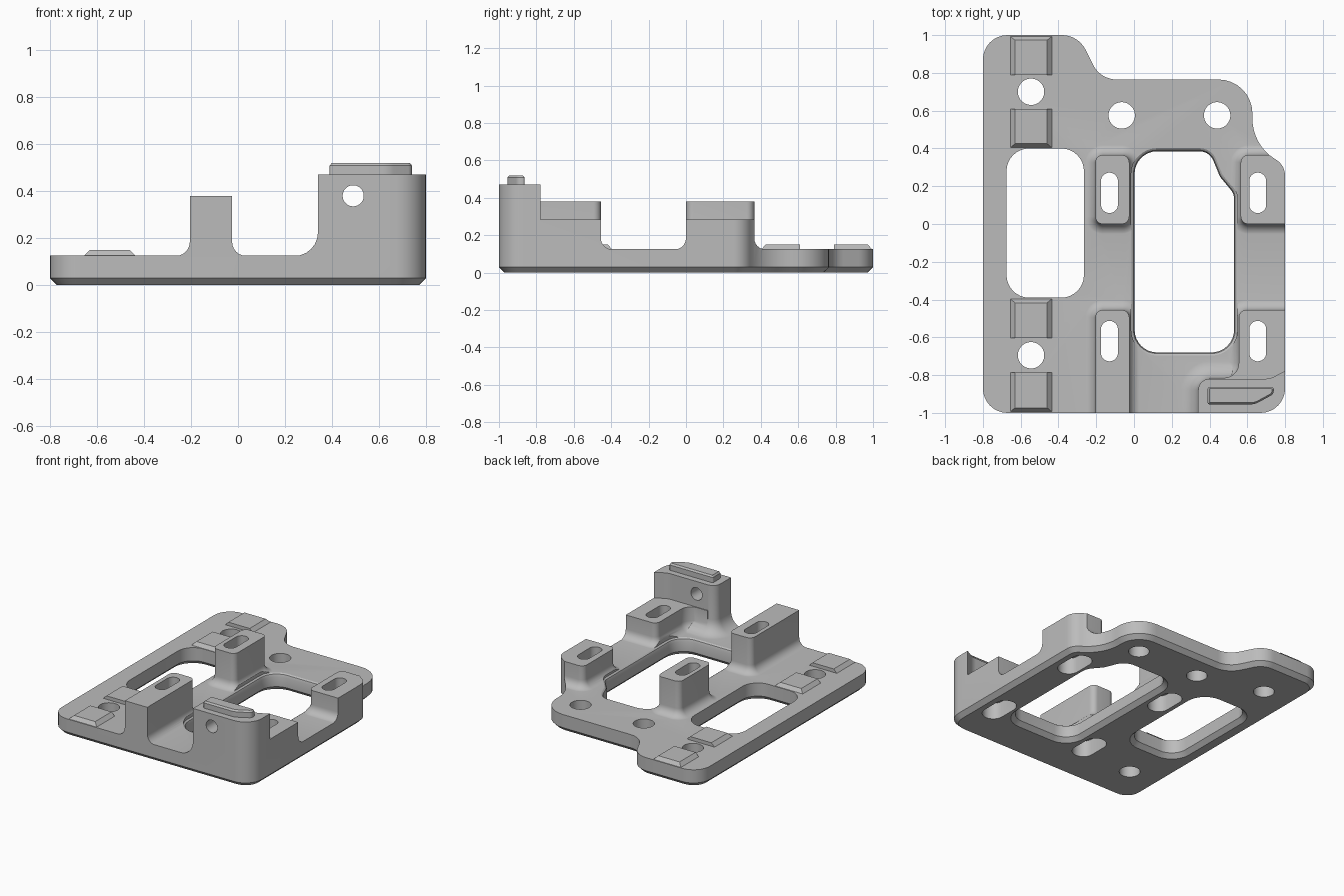
import bpy, bmesh, math
from mathutils import Vector

cube = bpy.data.objects.get("Cube")
if cube:
    bpy.data.objects.remove(cube)

grey = bpy.data.materials.new("plain grey")
grey.use_nodes = True
grey.diffuse_color = (0.5, 0.5, 0.5, 1)
grey.node_tree.nodes["Principled BSDF"].inputs["Base Color"].default_value = (0.5, 0.5, 0.5, 1)


def rounded(corners, steps=8):
    """Counter-clockwise polygon of (x, y, radius) turned into a loop with round corners."""
    loop = []
    for i, (x, y, r) in enumerate(corners):
        p = Vector((x, y))
        a = (Vector(corners[i - 1][:2]) - p).normalized()
        b = (Vector(corners[(i + 1) % len(corners)][:2]) - p).normalized()
        if r == 0:
            loop.append(p)
            continue
        half = a.angle(b) / 2
        centre = p + (a + b).normalized() * r / math.sin(half)
        start = p + a * r / math.tan(half) - centre
        end = p + b * r / math.tan(half) - centre
        sweep = math.pi - 2 * half
        for k in range(steps + 1):
            t = k / steps
            loop.append(centre + (start * math.sin((1 - t) * sweep)
                                  + end * math.sin(t * sweep)) / math.sin(sweep))
    return loop


def offset(loop, d):
    out = []
    for i, p in enumerate(loop):
        e1 = (p - loop[i - 1]).normalized()
        e2 = (loop[(i + 1) % len(loop)] - p).normalized()
        n1, n2 = Vector((e1.y, -e1.x)), Vector((e2.y, -e2.x))
        out.append(p + (n1 + n2) * d / (1 + n1.dot(n2)))
    return out


def add_mesh(name, bm):
    bmesh.ops.recalc_face_normals(bm, faces=bm.faces)
    mesh = bpy.data.meshes.new(name)
    bm.to_mesh(mesh)
    bm.free()
    mesh.materials.append(grey)
    ob = bpy.data.objects.new(name, mesh)
    bpy.context.collection.objects.link(ob)
    return ob


def loft(name, loop, layers):
    """Stack the loop at each (height, outward offset) and cap both ends."""
    bm = bmesh.new()
    rings = [[bm.verts.new((p.x, p.y, z)) for p in offset(loop, d)] for z, d in layers]
    n = len(loop)
    for low, high in zip(rings, rings[1:]):
        for i in range(n):
            j = (i + 1) % n
            bm.faces.new((low[i], low[j], high[j], high[i]))
    bm.faces.new(rings[0][::-1])
    bm.faces.new(rings[-1])
    return add_mesh(name, bm)


def box_loop(x0, x1, y0, y1, r=0):
    return rounded([(x0, y0, r), (x1, y0, r), (x1, y1, r), (x0, y1, r)])


def circle(x, y, r, half=0):
    """Circle, or a slot stretched along y by the given half distance."""
    pts = []
    for k in range(32):
        a = (k + 0.5) * math.tau / 32
        pts.append(Vector((x + r * math.cos(a),
                           y + r * math.sin(a) + math.copysign(half, math.sin(a)))))
    return pts


def combine(body, tool, operation):
    mod = body.modifiers.new("shape", "BOOLEAN")
    mod.operation, mod.object, mod.solver = operation, tool, "EXACT"
    bpy.context.view_layer.update()
    done = body.evaluated_get(bpy.context.evaluated_depsgraph_get())
    mesh = bpy.data.meshes.new_from_object(done)
    body.modifiers.clear()
    body.data = mesh
    bpy.data.objects.remove(tool)


def post(loop, top, r):
    """Upright block with a concave fillet at its foot."""
    layers = [(0.05, r)]
    for k in range(7):
        a = k * math.pi / 12
        layers.append((0.124 + r * (1 - math.cos(a)), r * (1 - math.sin(a))))
    combine(body, loft("post", loop, layers + [(top, 0)]), "UNION")


def cut(loop, layers):
    combine(body, loft("cutter", loop, layers), "DIFFERENCE")


# Oversized slab with posts, trimmed to the plate outline afterwards
body = loft("mounting_plate", box_loop(-1.5, 1.5, -1.5, 1.5), [(-0.1, 0), (0.125, 0)])
post(box_loop(-0.205, -0.025, 0, 0.365, 0.04), 0.38, 0.06)
post(box_loop(-0.205, -0.025, -1.3, -0.455, 0.04), 0.38, 0.06)
post(box_loop(0.565, 1.2, 0, 0.365, 0.04), 0.285, 0.06)
post(rounded([(0.4, -1.3, 0), (1.2, -1.3, 0), (1.2, -0.455, 0), (0.555, -0.455, 0.04),
              (0.555, -0.815, 0.08), (0.4, -0.815, 0)]), 0.285, 0.06)

# Corner tower
post(rounded([(0.34, -1.3, 0), (1.0, -1.3, 0), (1.0, -0.67, 0),
              (0.72, -0.82, 0.12), (0.34, -0.82, 0.06)]), 0.47, 0.1)

# Plate outline with a chamfered underside
outline = rounded([(-0.8, -1, 0.13), (0.8, -1, 0.13), (0.8, 0.31, 0.1), (0.627, 0.42, 0.25),
                   (0.627, 0.765, 0.18), (-0.178, 0.765, 0.14), (-0.295, 1, 0.14),
                   (-0.8, 1, 0.13)])
combine(body, loft("trim", outline, [(0, -0.03), (0.03, 0), (1, 0)]), "INTERSECT")

# Two large windows
cut(box_loop(-0.675, -0.265, -0.39, 0.4, 0.12), [(-0.03, 0.06), (0.03, 0), (1, 0)])
cut(rounded([(0.003, -0.68, 0.12), (0.53, -0.68, 0.12), (0.53, 0.16, 0.08),
             (0.455, 0.25, 0.1), (0.4, 0.385, 0.08), (0.003, 0.385, 0.12)]),
    [(-0.03, 0.06), (0.03, 0), (0.1, 0), (0.118, 0.006), (0.126, 0.018), (1, 0.018)])

# Round screw holes
for x, y in ((-0.545, 0.7), (-0.545, -0.695), (-0.065, 0.575), (0.44, 0.575)):
    cut(circle(x, y, 0.07), [(-0.2, 0), (0.3, 0)])

# Slots through the posts, wider from below
for x in (-0.13, 0.655):
    for y in (0.165, -0.62):
        cut(circle(x, y, 0.045, 0.062), [(-0.2, 0), (1, 0)])
        cut(circle(x, y, 0.075, 0.062), [(-0.2, 0), (0.12, 0)])

# Cross hole through the tower
drill = loft("drill", circle(0, 0, 0.045), [(-0.2, 0), (0.2, 0)])
drill.rotation_euler.x = math.pi / 2
drill.location = (0.49, -0.92, 0.38)
combine(body, drill, "DIFFERENCE")

# Curved ridge on the tower
ridge = loft("tower_ridge",
             rounded([(0.39, -0.955, 0.01), (0.64, -0.955, 0.1), (0.74, -0.9, 0.03),
                      (0.74, -0.863, 0.012), (0.39, -0.863, 0.01)]),
             [(0.46, 0), (0.508, 0), (0.52, -0.009)])


# Raised pads, sloped on the long sides and on the end away from the hole
def pad(name, inner, outer):
    bm = bmesh.new()
    bmesh.ops.create_cube(bm, size=1)
    slope = math.copysign(0.025, outer - inner)
    for v in bm.verts:
        top = v.co.z > 0
        half_width = 0.085 if top else 0.115
        far = v.co.y > 0
        v.co = (-0.545 + math.copysign(half_width, v.co.x),
                (outer - slope * top) if far else inner,
                0.15 if top else 0.12)
    return add_mesh(name, bm)


pad("back_outer_pad", 0.79, 0.998)
pad("back_inner_pad", 0.61, 0.4)
pad("front_inner_pad", -0.603, -0.392)
pad("front_outer_pad", -0.787, -0.998)

# Smooth the curved walls and keep the edges sharp
bpy.ops.object.select_all(action="DESELECT")
for ob in (body, ridge):
    ob.select_set(True)
bpy.context.view_layer.objects.active = body
bpy.ops.object.shade_smooth_by_angle(angle=math.radians(25))
